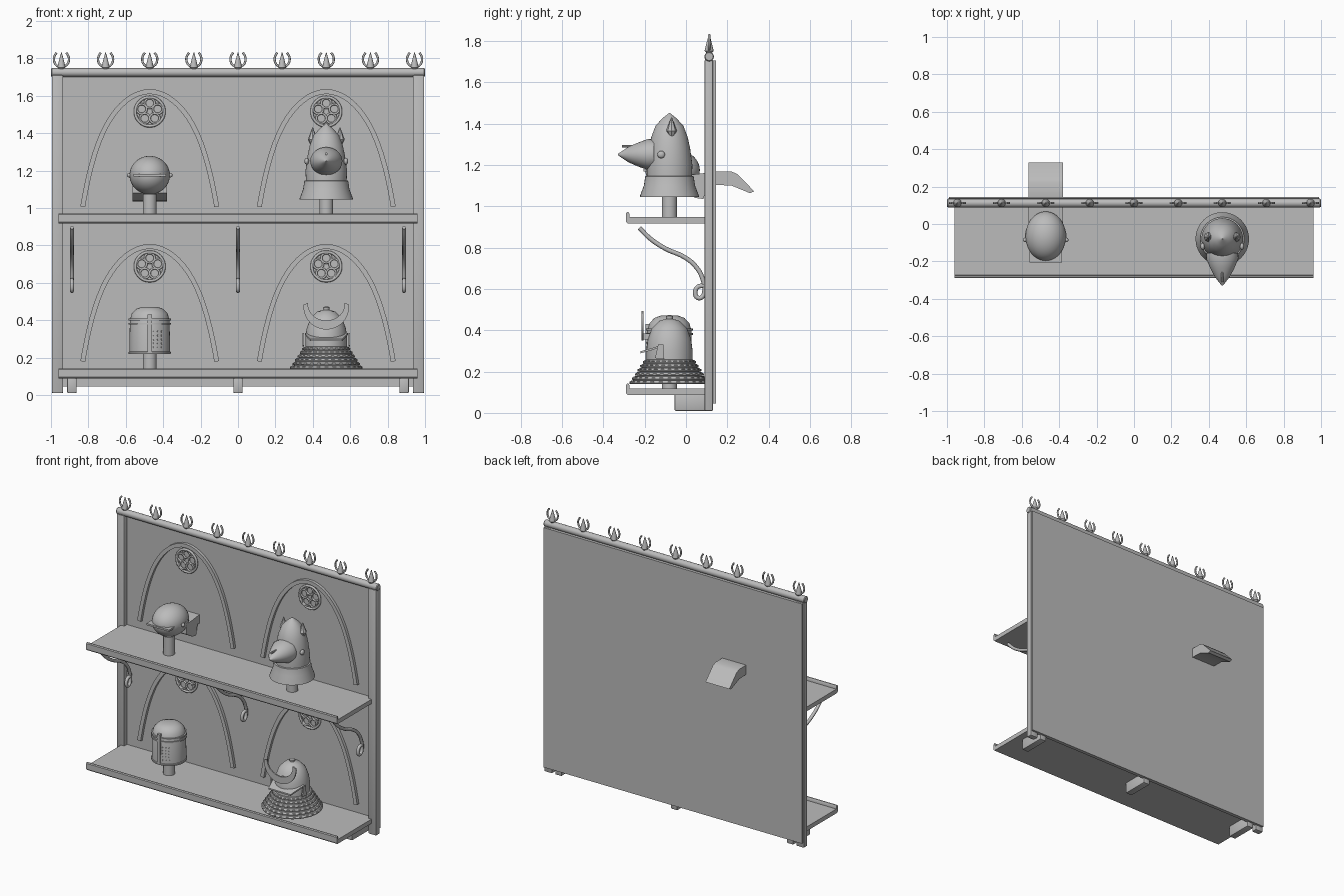
import bpy, bmesh, math
from mathutils import Vector, Matrix

if "Cube" in bpy.data.objects:
    bpy.data.objects.remove(bpy.data.objects["Cube"])

steel = bpy.data.materials.new("grey")
steel.diffuse_color = (0.5, 0.5, 0.5, 1)
steel.use_nodes = True
steel.node_tree.nodes["Principled BSDF"].inputs["Base Color"].default_value = steel.diffuse_color
HX, HY = 0.472, -0.08          # helmet column and helmet axis


def finish(name, bm, angle=35):
    bmesh.ops.recalc_face_normals(bm, faces=bm.faces)
    me = bpy.data.meshes.new(name)
    bm.to_mesh(me)
    bm.free()
    ob = bpy.data.objects.new(name, me)
    bpy.context.collection.objects.link(ob)
    me.materials.append(steel)
    bpy.ops.object.select_all(action='DESELECT')
    ob.select_set(True)
    bpy.context.view_layer.objects.active = ob
    bpy.ops.object.shade_smooth_by_angle(angle=math.radians(angle))
    return ob


def box(name, x0, x1, y0, y1, z0, z1, bevel=0):
    bm = bmesh.new()
    m = Matrix.Translation(((x0 + x1) / 2, (y0 + y1) / 2, (z0 + z1) / 2))
    bmesh.ops.create_cube(bm, size=1, matrix=m @ Matrix.Diagonal((x1 - x0, y1 - y0, z1 - z0, 1)))
    if bevel:
        bmesh.ops.bevel(bm, geom=bm.edges[:], offset=bevel, segments=2, affect='EDGES', profile=0.5)
    return finish(name, bm)


def extrude(name, pts, direction):
    """Solid from a closed outline pushed along a direction."""
    bm = bmesh.new()
    f = bm.faces.new([bm.verts.new(p) for p in pts])
    r = bmesh.ops.extrude_face_region(bm, geom=[f])
    bmesh.ops.translate(bm, verts=[v for v in r['geom'] if isinstance(v, bmesh.types.BMVert)], vec=direction)
    return finish(name, bm)


def lathe(name, prof, x, y=HY, n=40, matrix=None):
    """Solid of (radius, height) points turned about z."""
    bm = bmesh.new()
    prof = [(0, prof[0][1])] + prof + [(0, prof[-1][1])]
    vs = [bm.verts.new((r, 0, z)) for r, z in prof]
    es = [bm.edges.new(p) for p in zip(vs, vs[1:])]
    bmesh.ops.spin(bm, geom=vs + es, cent=(0, 0, 0), axis=(0, 0, 1), angle=math.tau, steps=n)
    bmesh.ops.remove_doubles(bm, verts=bm.verts, dist=1e-5)
    bm.transform(matrix or Matrix.Translation((x, y, 0)))
    return finish(name, bm)


def ball(name, c, r):
    bm = bmesh.new()
    bmesh.ops.create_uvsphere(bm, u_segments=40, v_segments=24, radius=1,
                              matrix=Matrix.Translation(c) @ Matrix.Diagonal((*r, 1)))
    return finish(name, bm)


def tube(name, pts, r, cyclic=False):
    cu = bpy.data.curves.new(name, 'CURVE')
    cu.dimensions = '3D'
    cu.bevel_depth, cu.bevel_resolution, cu.resolution_u = r, 2, 5
    cu.use_fill_caps = True
    sp = cu.splines.new('BEZIER')
    sp.bezier_points.add(len(pts) - 1)
    for b, p in zip(sp.bezier_points, pts):
        b.co = p
        b.handle_left_type = b.handle_right_type = 'AUTO'
    sp.use_cyclic_u = cyclic
    cu.materials.append(steel)
    ob = bpy.data.objects.new(name, cu)
    bpy.context.collection.objects.link(ob)
    bpy.ops.object.select_all(action='DESELECT')
    ob.select_set(True)
    bpy.context.view_layer.objects.active = ob
    bpy.ops.object.convert(target='MESH')
    bpy.ops.object.shade_smooth_by_angle(angle=math.radians(50))


def circle(x, y, z, r, n=8):
    return [(x + r * math.cos(i * math.tau / n), y, z + r * math.sin(i * math.tau / n)) for i in range(n)]


# Frame: back board, posts, top rail
box("back_board", -0.99, 0.99, 0.12, 0.145, 0.045, 1.705)
for s in (-1, 1):
    box("post", s * 0.965 - 0.03, s * 0.965 + 0.03, 0.09, 0.131, 0.01, 1.71, 0.006)
lathe("top_rail", [(0.019, -1), (0.023, -0.995), (0.023, 0.995), (0.019, 1)], 0, n=20,
      matrix=Matrix.Translation((0, 0.112, 1.724)) @ Matrix.Rotation(math.pi / 2, 4, 'Y'))

# Finials: a spike between two curled prongs
for i in range(-4, 5):
    x = i * 0.236
    lathe("finial_spike", [(0.012, 1.74), (0.022, 1.752), (0.014, 1.785), (0.002, 1.83)], x, 0.112, 12)
    for s in (-1, 1):
        tube("finial_prong", [(x + s * a, 0.112, z) for a, z in
             ((0.005, 1.752), (0.03, 1.766), (0.04, 1.79), (0.037, 1.812), (0.026, 1.83))], 0.006)

# Shelves with a raised front lip
for z in (0.087, 0.917):
    prof = [(0.12, 0), (-0.282, 0), (-0.29, 0.008), (-0.29, 0.048), (-0.285, 0.054), (-0.278, 0.054),
            (-0.274, 0.048), (-0.274, 0.03), (0.12, 0.03)]
    extrude("shelf", [(-0.96, y, z + h) for y, h in prof], (1.92, 0, 0))

# Feet and scrolled brackets
for x in (-0.888, 0, 0.888):
    box("foot", x - 0.025, x + 0.025, -0.055, 0.131, 0.01, 0.09, 0.006)
    tube("scroll_bracket", [(x, y, z) for y, z in
         ((-.225, .895), (-.175, .845), (-.10, .795), (-.005, .752), (.05, .705), (.08, .65), (.09, .595),
          (.077, .56), (.055, .558), (.045, .585), (.058, .61), (.085, .615))], 0.011)

# Wall arches and round tracery
for x in (-HX, HX):
    for top in (1.622, 0.794):
        line = []
        for i in range(37):
            r = math.sin((i / 18 - 1) * math.pi / 2)
            line.append(Vector((x + 0.358 * r, 0.1, top - 0.615 * (0.64 * r * r + 0.36 * r ** 6))))
        outer, inner = [], []
        for i, p in enumerate(line):
            t = (line[min(i + 1, 36)] - line[max(i - 1, 0)]).normalized()
            n = Vector((-t.z, 0, t.x)) * 0.013
            outer.append(p + n)
            inner.append(p - n)
        extrude("arch", outer + inner[::-1], (0, 0.022, 0))
        zc = top - 0.107
        tube("tracery_ring", circle(x, 0.112, zc, 0.077), 0.008, True)
        for k in range(5):
            a = math.pi / 2 + k * math.tau / 5
            tube("tracery_lobe", circle(x + 0.045 * math.cos(a), 0.112, zc + 0.045 * math.sin(a), 0.026), 0.006, True)

# Helmet stands
for x in (-HX, HX):
    for z in (0.115, 0.945):
        lathe("stand", [(0.037, z), (0.037, z + 0.13)], x, n=24)

# Round helmet with peak and long neck guard
ball("round_helmet", (-HX, -0.065, 1.175), (0.108, 0.132, 0.103))
box("helmet_peak", -HX - 0.087, -HX + 0.087, -0.205, -0.1, 1.168, 1.18)
lathe("helmet_band", [(0.111, 1.168), (0.111, 1.184)], -HX, -0.065)
for s in (-1, 1):
    ball("rivet", (-HX + s * 0.11, -0.085, 1.175), (0.012, 0.012, 0.012))
extrude("neck_guard", [(-0.563, y, z) for y, z in
        ((-.02, 1.15), (.05, 1.155), (.145, 1.168), (.22, 1.168), (.25, 1.155), (.33, 1.072), (.31, 1.063),
         (.22, 1.1), (.1, 1.105), (.085, 1.035), (.045, 1.04), (-.02, 1.08))], (0.183, 0, 0))

# Pointed helmet with flared collar, snout visor and ears
lathe("pointed_helmet", [(0.108, 1.12), (0.111, 1.2), (0.1, 1.28), (0.088, 1.335), (0.068, 1.388),
                         (0.035, 1.425), (0.003, 1.45)], HX)
lathe("collar", [(0.143, 1.045), (0.142, 1.052), (0.124, 1.1), (0.117, 1.145), (0.1, 1.15)], HX)
lathe("snout_visor", [(0.085, 0), (0.086, 0.03), (0.065, 0.08), (0.042, 0.125), (0.003, 0.175)], 0, n=32,
      matrix=Matrix.Translation((HX, -0.155, 1.25)) @ Matrix.Rotation(math.pi / 2, 4, 'X')
      @ Matrix.Diagonal((1, 0.87, 1, 1)))
lathe("visor_pin", [(0.007, 0), (0.007, 0.06)], 0, n=10,
      matrix=Matrix.Translation((HX, -0.25, 1.29)) @ Matrix.Rotation(math.pi / 2, 4, 'X'))
for s in (-1, 1):
    lathe("ear", [(0.008, 1.33), (0.026, 1.365), (0.002, 1.43)], HX + s * 0.073, -0.07, 8)
    ball("visor_hinge", (HX + s * 0.105, -0.12, 1.25), (0.012, 0.018, 0.018))

# Great helm with cross bars and breathing holes
lathe("great_helm", [(0.111, 0.218), (0.113, 0.222), (0.113, 0.23), (0.109, 0.232), (0.106, 0.4),
                     (0.096, 0.435), (0.072, 0.46), (0.04, 0.471)], -HX)
box("helm_nose_bar", -HX - 0.011, -HX + 0.011, -0.197, -0.17, 0.23, 0.43)
for z in (0.376, 0.398):
    lathe("helm_eye_bar", [(0.113, z), (0.113, z + 0.01)], -HX)
bm = bmesh.new()
for i in range(3):
    for j in range(5):
        a = math.radians(12 + 12 * i)
        m = (Matrix.Translation((-HX, HY, 0.255 + 0.021 * j)) @ Matrix.Rotation(a, 4, 'Z')
             @ Matrix.Translation((0, -0.109, 0)) @ Matrix.Rotation(math.pi / 2, 4, 'X'))
        bmesh.ops.create_cone(bm, cap_ends=True, segments=8, radius1=0.005, radius2=0.005, depth=0.006, matrix=m)
finish("breathing_holes", bm)

# Layered-skirt helmet with crescent crest
lathe("skirt_bowl", [(0.112, 0.24), (0.112, 0.3), (0.105, 0.355), (0.085, 0.41), (0.05, 0.445), (0.016, 0.455),
                     (0.018, 0.468), (0.008, 0.473)], HX)
bm = bmesh.new()
for k in range(6):
    r, z = 0.192 - 0.013 * k, 0.14 + 0.02 * k
    lathe("skirt_layer", [(r, z), (r + 0.002, z + 0.005), (r - 0.007, z + 0.016), (r - 0.03, z + 0.021)], HX)
    for i in range(28):
        m = (Matrix.Translation((HX, HY, z + 0.009)) @ Matrix.Rotation(i * math.tau / 28, 4, 'Z')
             @ Matrix.Translation((r - 0.002, 0, 0)) @ Matrix.Diagonal((0.007, 0.016, 0.005, 1)))
        bmesh.ops.create_cube(bm, size=1, matrix=m)
finish("skirt_lacing", bm)
extrude("skirt_brow", [(HX + 0.115 * math.cos(t), y, z) for t, y, z in
        ((0, -.11, .32), (math.pi, -.11, .32), (2.4, -.22, .288), (0.74, -.22, .288))], (0, 0, 0.01))
for s in (-1, 1):
    extrude("side_wing", [(HX + s * 0.118, y, z) for y, z in
            ((-.105, .26), (-.15, .265), (-.135, .33), (-.11, .33))], (s * 0.008, 0, 0))
angles = [math.radians(175 + 190 * i / 24) for i in range(25)]
arc = [(HX + 0.122 * math.cos(a), -0.215, 0.472 + 0.122 * math.sin(a)) for a in angles]
arc += [(HX + 0.098 * math.cos(a), -0.215, 0.485 + 0.087 * math.sin(a)) for a in reversed(angles)]
extrude("crescent_crest", arc, (0, 0.01, 0))
box("crest_mount", HX - 0.012, HX + 0.012, -0.21, -0.15, 0.355, 0.385)
